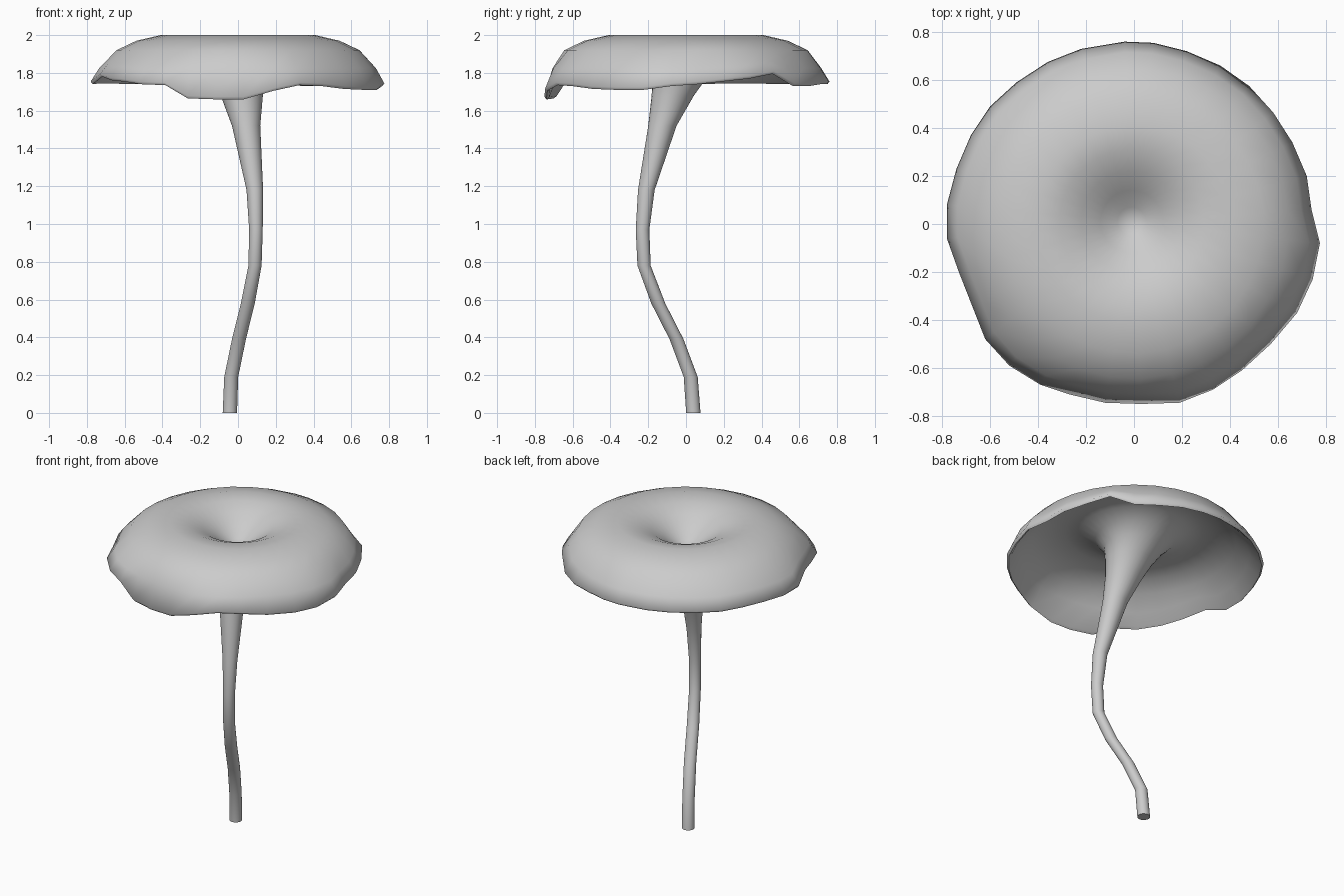
import bpy, bmesh
from math import hypot

# Wavy cap rim, counter-clockwise from the right side: x, y, z
rim = [
    (.74, .06, 1.74), (.72, .20, 1.755), (.66, .34, 1.77), (.58, .465, 1.795),
    (.48, .575, 1.73), (.36, .66, 1.73), (.22, .72, 1.74), (.08, .755, 1.74),
    (-.04, .76, 1.74), (-.22, .73, 1.74), (-.36, .675, 1.74), (-.49, .59, 1.74),
    (-.60, .49, 1.74), (-.68, .37, 1.745), (-.74, .23, 1.745), (-.78, .08, 1.74),
    (-.78, -.06, 1.74), (-.73, -.20, 1.78), (-.675, -.34, 1.76), (-.62, -.48, 1.755),
    (-.52, -.59, 1.74), (-.39, -.67, 1.735), (-.27, -.71, 1.665), (-.12, -.745, 1.66),
    (.03, -.75, 1.66), (.19, -.745, 1.705), (.33, -.69, 1.735), (.45, -.61, 1.73),
    (.57, -.50, 1.715), (.68, -.37, 1.71), (.745, -.23, 1.71), (.775, -.08, 1.73),
]


def circle(cx, cy, z, r):
    """Horizontal ring whose points line up with the rim directions."""
    return [(cx + r * x / hypot(x, y), cy + r * y / hypot(x, y), z) for x, y, _ in rim]


def near_rim(k, dz):
    """Rim outline scaled by k and raised by dz."""
    return [(x * k, y * k, z + dz) for x, y, z in rim]


def shoulder(k, level):
    """Scaled rim outline, level except where the rim itself is raised."""
    return [(x * k, y * k, level + max(0, z - 1.74) * .6) for x, y, z in rim]


# Bent stem flaring into the cap underside: centre x, centre y, z, radius
stem = [
    (-.043, .039, 0, .038), (-.036, .025, .19, .037), (.005, -.05, .39, .037),
    (.052, -.147, .58, .037), (.09, -.222, .78, .035), (.095, -.230, .97, .036),
    (.089, -.210, 1.18, .044), (.043, -.125, 1.52, .075), (.02, -.07, 1.68, .112),
    (.01, -.035, 1.77, .142), (0, 0, 1.85, .18), (0, .01, 1.91, .24),
]
rings = [circle(*p) for p in stem]

# Cap underside, from the flare out to the rim
rings += [circle(0, 0, 1.952, .33), circle(0, 0, 1.965, .41),
          circle(0, 0, 1.938, .52), circle(0, 0, 1.89, .61),
          shoulder(.892, 1.81), near_rim(.965, .012)]

# Rim lip and rounded outer shoulder
rings += [near_rim(.985, 0), near_rim(1, .014), shoulder(.942, 1.825),
          circle(0, 0, 1.92, .645), circle(0, 0, 1.97, .54), circle(0, 0, 2.0, .41)]

# Dip in the middle of the cap
rings += [circle(-.01, .01, z, r) for r, z in
          ((.30, 1.985), (.21, 1.948), (.13, 1.895), (.06, 1.845))]

# Skin all rings as one continuous surface, closed at both ends
bm = bmesh.new()
loops = [[bm.verts.new(p) for p in ring] for ring in rings]
n = len(rim)
for a, b in zip(loops, loops[1:]):
    for i in range(n):
        j = (i + 1) % n
        bm.faces.new((a[i], a[j], b[j], b[i]))
bm.faces.new(loops[0][::-1])
tip = bm.verts.new((-.01, .01, 1.822))
for i in range(n):
    bm.faces.new((loops[-1][i], loops[-1][(i + 1) % n], tip))
mesh = bpy.data.meshes.new("mushroom_cap_and_stem")
bm.to_mesh(mesh)
bm.free()
mushroom = bpy.data.objects.new("mushroom_cap_and_stem", mesh)
bpy.context.collection.objects.link(mushroom)

# Smooth shading with a crisp stem base
mushroom.select_set(True)
bpy.context.view_layer.objects.active = mushroom
bpy.ops.object.shade_smooth_by_angle(angle=1.4)
